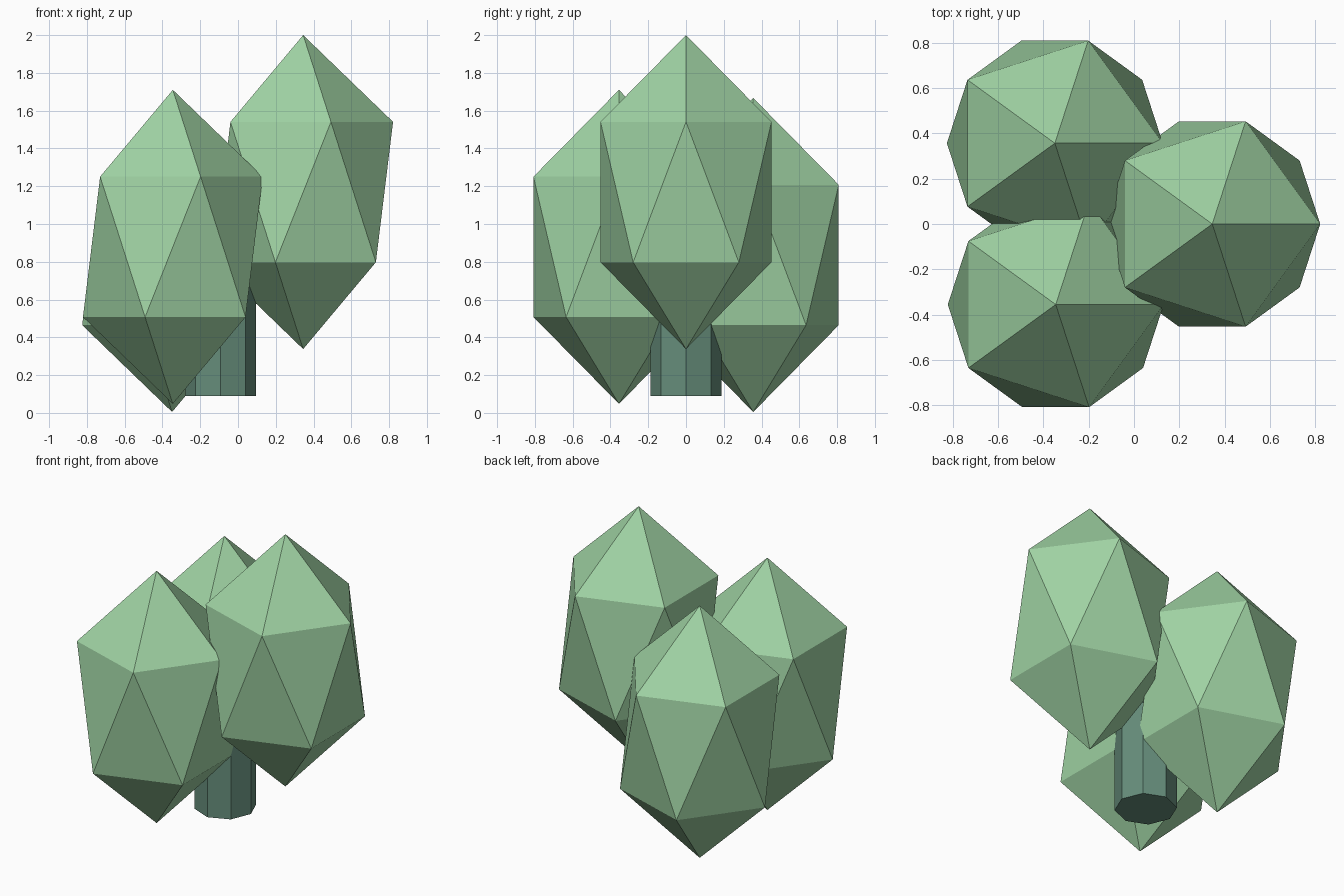
import bpy

if "Cube" in bpy.data.objects:
    bpy.data.objects.remove(bpy.data.objects["Cube"])


def make_material(name, rgb):
    mat = bpy.data.materials.new(name)
    mat.diffuse_color = (*rgb, 1.0)
    mat.use_nodes = True
    mat.node_tree.nodes["Principled BSDF"].inputs["Base Color"].default_value = mat.diffuse_color
    return mat


leaf_green = make_material("leaf_green", (0.35, 0.65, 0.37))
trunk_green = make_material("trunk_green", (0.133, 0.27, 0.20))

# Foliage: three stretched icosahedra around the trunk
RADIUS, HALF_HEIGHT = 0.532, 0.831
foliage = {
    "foliage_right": (0.345, 0.0, 1.169),
    "foliage_front_left": (-0.345, -0.355, 0.879),
    "foliage_back_left": (-0.349, 0.356, 0.836),
}
for name, centre in foliage.items():
    bpy.ops.mesh.primitive_ico_sphere_add(subdivisions=1, radius=1, location=centre)
    clump = bpy.context.object
    clump.name = name
    clump.scale = (RADIUS, RADIUS, HALF_HEIGHT)
    clump.data.materials.append(leaf_green)

# Trunk: eight-sided post ending inside the foliage
BOTTOM, TOP = 0.09, 1.0
bpy.ops.mesh.primitive_cylinder_add(
    vertices=8, radius=0.187, depth=TOP - BOTTOM,
    location=(-0.092, 0, (TOP + BOTTOM) / 2))
trunk = bpy.context.object
trunk.name = "trunk"
trunk.data.materials.append(trunk_green)
